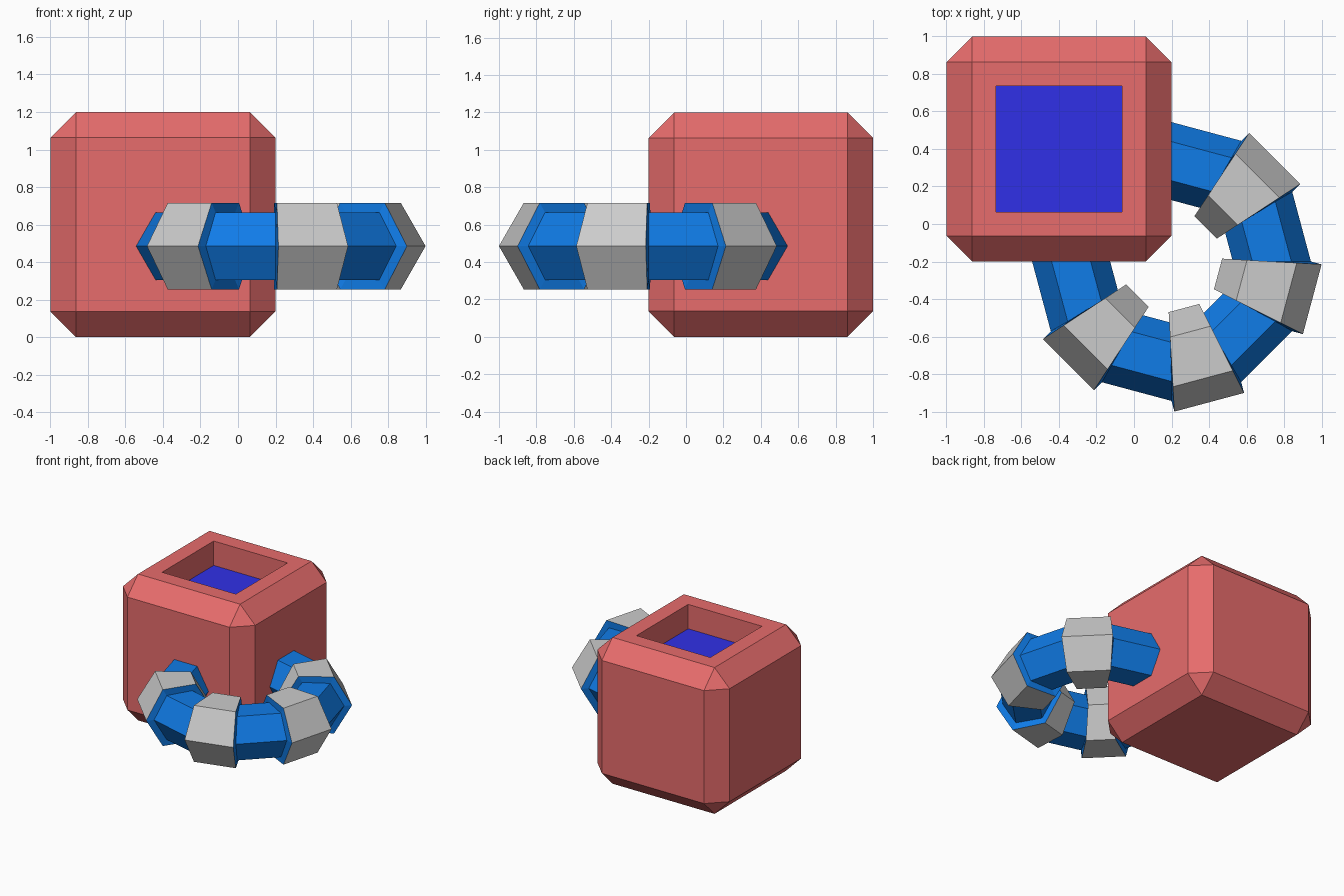
import bpy, bmesh
from math import sin, cos, radians
from mathutils import Vector, Matrix

if "Cube" in bpy.data.objects:
    bpy.data.objects.remove(bpy.data.objects["Cube"])


def material(name, rgb):
    m = bpy.data.materials.new(name)
    m.diffuse_color = (*rgb, 1)
    m.use_nodes = True
    m.node_tree.nodes["Principled BSDF"].inputs["Base Color"].default_value = m.diffuse_color
    return m


def add_object(name, bm, mats=()):
    me = bpy.data.meshes.new(name)
    bmesh.ops.recalc_face_normals(bm, faces=bm.faces)
    bm.to_mesh(me)
    bm.free()
    for m in mats:
        me.materials.append(m)
    ob = bpy.data.objects.new(name, me)
    bpy.context.collection.objects.link(ob)
    return ob


red = material("red", (0.8, 0.15, 0.15))
deep_blue = material("deep blue", (0.03, 0.03, 0.8))
blue = material("blue", (0.005, 0.2, 0.8))

# Cup body: chamfered cube with a square well and blue liquid at the bottom
bm = bmesh.new()
bmesh.ops.create_cube(bm, size=1.2, matrix=Matrix.Translation((-0.4, 0.4, 0.6)))
bmesh.ops.bevel(bm, geom=bm.edges[:], offset=0.137, segments=1,
                profile=0.5, affect='EDGES')
bm.normal_update()
top = max(bm.faces, key=lambda f: f.calc_center_median().z)
bmesh.ops.inset_individual(bm, faces=[top], thickness=0.181)
top = min((f for f in bm.faces if f.calc_center_median().z > 1.19),
          key=lambda f: (f.calc_center_median() - Vector((-0.4, 0.4, 1.2))).length)
floor = bmesh.ops.extrude_discrete_faces(bm, faces=[top])['faces'][0]
bmesh.ops.translate(bm, verts=floor.verts[:], vec=(0, 0, -0.2))
floor.material_index = 1
add_object("cup_body", bm, [red, deep_blue])

# Handle: three quarters of a 12-segment hexagonal ring around the cup's edge
CENTRE = Vector((0.2, -0.2, 0.485))
MAJOR, MINOR, RAISE = 0.535, 0.208, 0.059


def section(seg, angle, raised):
    """Hexagon at a joint; raised ones grow square to their own segment."""
    loop = []
    mid = radians(seg * 30 - 180 + 15)
    a = radians(angle)
    for k in range(6):
        c, s = cos(radians(60 * k)), sin(radians(60 * k))
        p = CENTRE + Vector((cos(a), sin(a), 0)) * (MAJOR + MINOR * c)
        p.z += MINOR * s
        if raised:
            p += RAISE * Vector((cos(mid) * c, sin(mid) * c, s))
        loop.append(p)
    return loop


rows = []
for seg in range(9):
    for end in (0, 1):
        rows.append(section(seg, (seg + end) * 30 - 180, seg % 2 == 1))


def tube(name, spans, mats):
    bm = bmesh.new()
    for j in spans:
        a, b = rows[j], rows[j + 1]
        for k in range(6):
            n = (k + 1) % 6
            bm.faces.new([bm.verts.new(p) for p in (a[k], b[k], b[n], a[n])])
    bmesh.ops.remove_doubles(bm, verts=bm.verts[:], dist=1e-5)
    return add_object(name, bm, mats)


# Every second segment is a raised grey band; its end walls stay blue
grey_spans = [2 * s for s in range(1, 9, 2)]
tube("handle", [j for j in range(17) if j not in grey_spans], [blue])
for i, j in enumerate(grey_spans):
    tube(f"handle_band_{i + 1}", [j], [])
